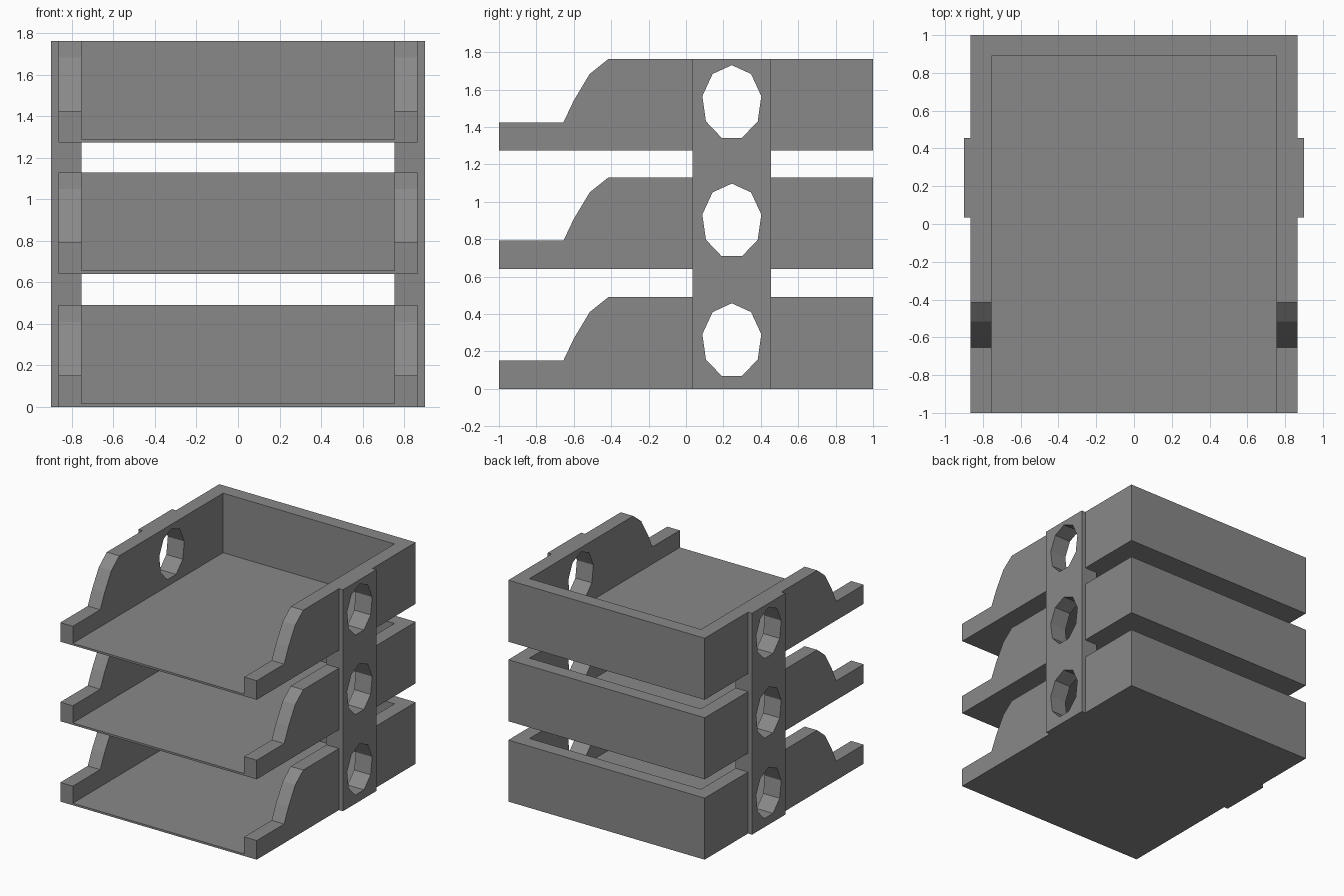
import bpy, bmesh, math

if "Cube" in bpy.data.objects:
    bpy.data.objects.remove(bpy.data.objects["Cube"])

grey = bpy.data.materials.new("mid_grey")
grey.diffuse_color = (0.25, 0.25, 0.25, 1)
grey.use_nodes = True
grey.node_tree.nodes["Principled BSDF"].inputs["Base Color"].default_value = grey.diffuse_color

LEVELS = (0.0, 0.64, 1.273)   # base height of each tray
HEIGHT = 0.49
INNER, OUTER, POST = 0.755, 0.865, 0.90


def prism(name, profile, x0, x1):
    """Extrude a (y, z) profile along x."""
    bm = bmesh.new()
    a = [bm.verts.new((x0, y, z)) for y, z in profile]
    b = [bm.verts.new((x1, y, z)) for y, z in profile]
    n = len(profile)
    bm.faces.new(a)
    bm.faces.new(b[::-1])
    for i in range(n):
        j = (i + 1) % n
        bm.faces.new((a[j], a[i], b[i], b[j]))
    bmesh.ops.recalc_face_normals(bm, faces=bm.faces[:])
    me = bpy.data.meshes.new(name)
    bm.to_mesh(me)
    bm.free()
    me.materials.append(grey)
    ob = bpy.data.objects.new(name, me)
    bpy.context.collection.objects.link(ob)
    return ob


def box(name, x0, x1, y0, y1, z0, z1):
    return prism(name, [(y0, z0), (y1, z0), (y1, z1), (y0, z1)], x0, x1)


def combine(target, tool, operation):
    """Apply a boolean and discard the helper."""
    bpy.context.view_layer.objects.active = target
    mod = target.modifiers.new("bool", 'BOOLEAN')
    mod.operation = operation
    mod.solver = 'EXACT'
    mod.object = tool
    bpy.ops.object.modifier_apply(modifier=mod.name)
    bpy.data.objects.remove(tool, do_unlink=True)


# side wall outline with the scooped front, and nine-sided finger hole
wall_profile = [(-1, 0), (1, 0), (1, HEIGHT), (-0.415, HEIGHT), (-0.515, 0.41),
                (-0.60, 0.268), (-0.655, 0.152), (-1, 0.152)]
hole_profile = [(0.245 + 0.16 * math.sin(math.tau * i / 9),
                 0.257 + 0.2 * math.cos(math.tau * i / 9)) for i in range(9)]


def lift(profile, z):
    return [(y, h + z) for y, h in profile]


# side frames: post joined to three walls, holes cut through
for side, s in (("left", -1), ("right", 1)):
    frame = box(side + "_side_frame", s * INNER, s * POST, 0.035, 0.455,
                0, LEVELS[-1] + HEIGHT)
    for z in LEVELS:
        combine(frame, prism("wall", lift(wall_profile, z), s * INNER, s * OUTER), 'UNION')
    for z in LEVELS:
        combine(frame, prism("cutter", lift(hole_profile, z), s * 0.6, s * 1.1), 'DIFFERENCE')

# floor and back wall of each tray
for label, z in zip(("bottom", "middle", "top"), LEVELS):
    box(label + "_tray_floor", -INNER, INNER, -1, 0.89, z, z + 0.016)
    box(label + "_tray_back", -INNER, INNER, 0.89, 1, z, z + HEIGHT)
